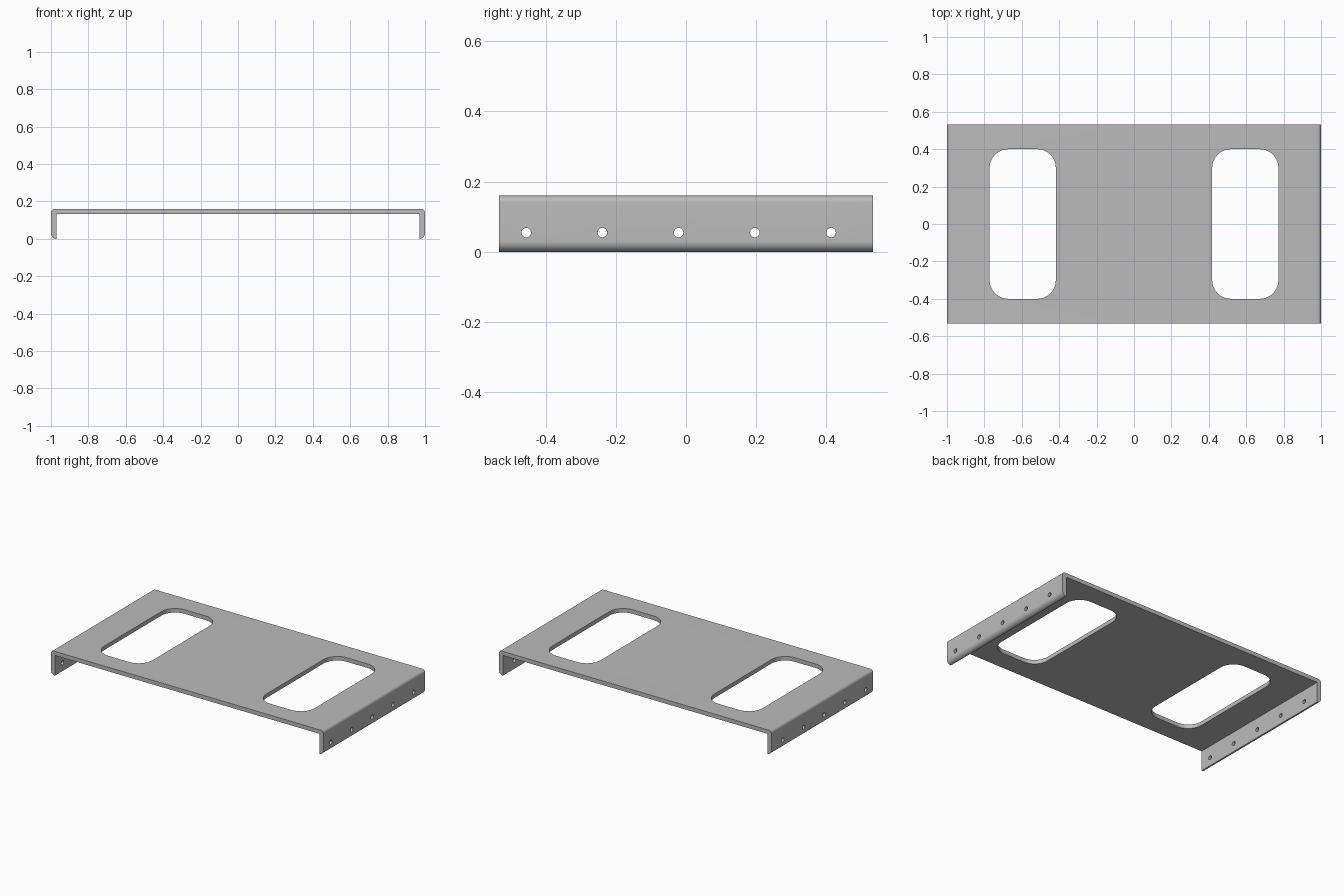
import bpy, bmesh, math
from mathutils import Matrix

if "Cube" in bpy.data.objects:
    bpy.data.objects.remove(bpy.data.objects["Cube"], do_unlink=True)

DEPTH = 1.066      # front to back
HEIGHT = 0.16
INNER_X = 0.97     # inside face of the flanges
INNER_Z = 0.133    # underside of the plate

steel = bpy.data.materials.new("plain_grey")
steel.use_nodes = True
grey = (0.5, 0.5, 0.5, 1)
steel.diffuse_color = grey
steel.node_tree.nodes["Principled BSDF"].inputs["Base Color"].default_value = grey


def arc(cx, cy, r, start, steps=10):
    """Quarter circle, counter-clockwise from the start angle."""
    return [(cx + r * math.cos(math.radians(start + 90 * i / steps)),
             cy + r * math.sin(math.radians(start + 90 * i / steps)))
            for i in range(steps + 1)]


def prism(name, outline, length, matrix):
    """Extrude a 2D outline along its normal, centred, then place it."""
    bm = bmesh.new()
    face = bm.faces.new([bm.verts.new((u, v, -length / 2)) for u, v in outline])
    grown = bmesh.ops.extrude_face_region(bm, geom=[face])["geom"]
    bmesh.ops.translate(bm, vec=(0, 0, length),
                        verts=[g for g in grown if isinstance(g, bmesh.types.BMVert)])
    bmesh.ops.transform(bm, matrix=matrix, verts=bm.verts)
    bmesh.ops.recalc_face_normals(bm, faces=bm.faces)
    mesh = bpy.data.meshes.new(name)
    bm.to_mesh(mesh)
    bm.free()
    mesh.materials.append(steel)
    ob = bpy.data.objects.new(name, mesh)
    bpy.context.collection.objects.link(ob)
    return ob


# Folded channel: plate with a flange down each side
half = ([(INNER_X, INNER_Z)] + arc(INNER_X, 0.03, 0.03, -90)
        + arc(0.98, HEIGHT - 0.02, 0.02, 0))
profile = half + [(-x, z) for x, z in reversed(half)]
bracket = prism("mounting_bracket", profile, DEPTH, Matrix.Rotation(math.pi / 2, 4, 'X'))

cutters = []

# Two rounded windows through the plate
w, h, r = 0.177, 0.4, 0.1
window = (arc(w - r, h - r, r, 0) + arc(r - w, h - r, r, 90)
          + arc(r - w, r - h, r, 180) + arc(w - r, r - h, r, 270))
for side in (-1, 1):
    cutters.append(prism("window_cutter", window, 0.2,
                         Matrix.Translation((side * 0.595, 0, HEIGHT))))

# Row of five screw holes through both flanges
circle = [(0.0135 * math.cos(math.tau * i / 24), 0.0135 * math.sin(math.tau * i / 24))
          for i in range(24)]
for i in range(5):
    place = Matrix.Translation((0, -0.455 + 0.217 * i, 0.055))
    cutters.append(prism("hole_cutter", circle, 2.2,
                         place @ Matrix.Rotation(math.pi / 2, 4, 'Y')))

bpy.ops.object.select_all(action='DESELECT')
bpy.context.view_layer.objects.active = bracket
bracket.select_set(True)
for cutter in cutters:
    cut = bracket.modifiers.new("cut", 'BOOLEAN')
    cut.operation = 'DIFFERENCE'
    cut.solver = 'EXACT'
    cut.object = cutter
    bpy.ops.object.modifier_apply(modifier=cut.name)
    bpy.data.objects.remove(cutter, do_unlink=True)

bpy.ops.object.shade_smooth_by_angle(angle=math.radians(30))
